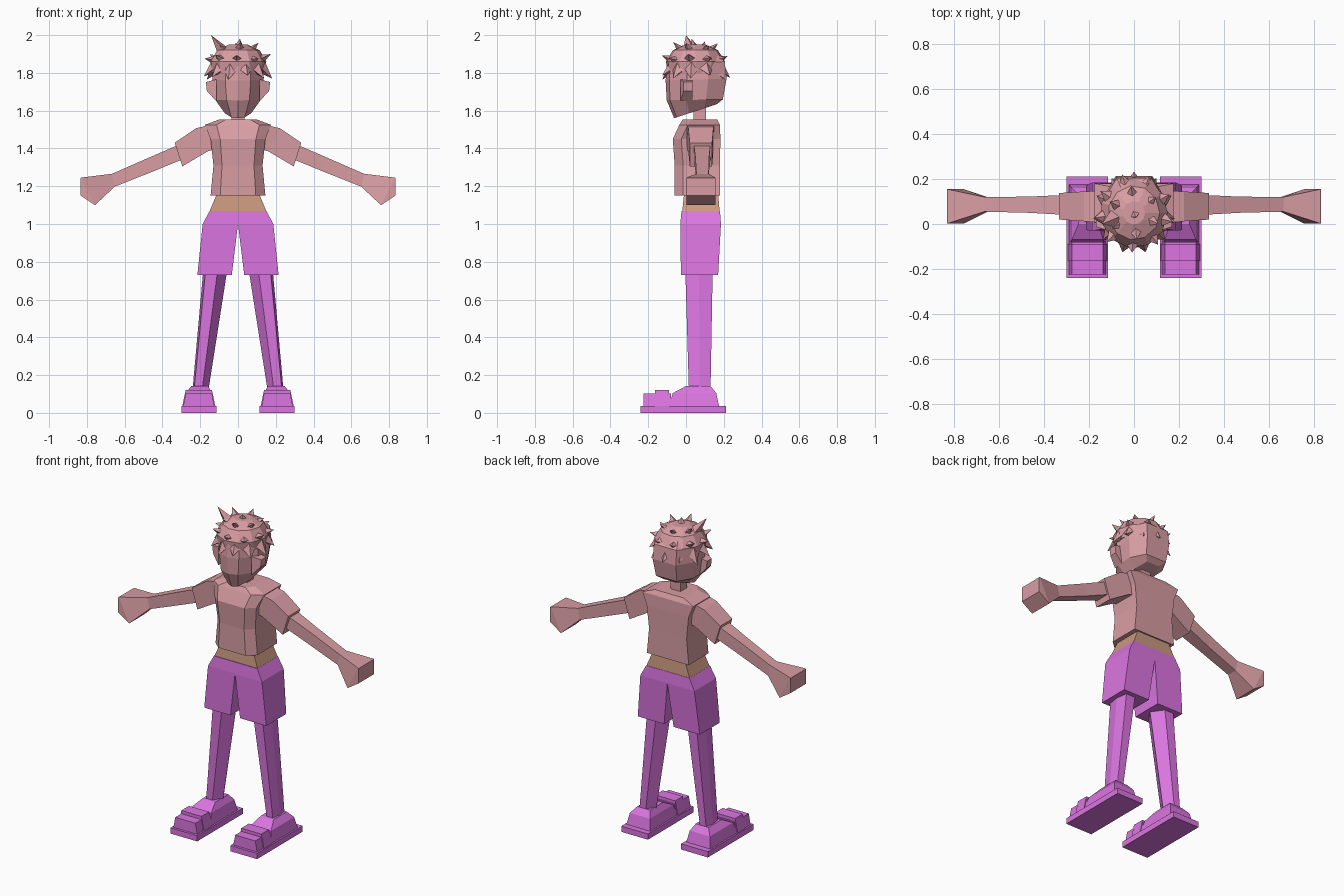
import bpy, bmesh, math
from mathutils import Vector

if "Cube" in bpy.data.objects:
    bpy.data.objects.remove(bpy.data.objects["Cube"])


def material(name, rgb):
    m = bpy.data.materials.new(name)
    m.diffuse_color = (*rgb, 1)
    m.use_nodes = True
    m.node_tree.nodes["Principled BSDF"].inputs["Base Color"].default_value = m.diffuse_color
    return m


PINK = material("dusty_pink", (0.69, 0.34, 0.37))
PURPLE = material("orchid_purple", (0.71, 0.18, 0.75))
TAN = material("warm_tan", (0.60, 0.32, 0.22))


def finish(bm, name, mat, mirror=False):
    bmesh.ops.recalc_face_normals(bm, faces=bm.faces)
    me = bpy.data.meshes.new(name)
    bm.to_mesh(me)
    bm.free()
    me.materials.append(mat)
    ob = bpy.data.objects.new(name, me)
    bpy.context.collection.objects.link(ob)
    if mirror:
        ob.modifiers.new("mirror", 'MIRROR').use_axis[0] = True
    return ob


def loft(name, rings, mat, mirror=False):
    """Skin a list of equal-length point rings and cap both ends."""
    bm = bmesh.new()
    vr = [[bm.verts.new(p) for p in r] for r in rings]
    n = len(vr[0])
    for a, b in zip(vr, vr[1:]):
        for i in range(n):
            j = (i + 1) % n
            bm.faces.new((a[i], a[j], b[j], b[i]))
    bm.faces.new(vr[0])
    bm.faces.new(vr[-1])
    return finish(bm, name, mat, mirror)


def flat(x0, x1, y0, y1, z):
    """Horizontal rectangle."""
    return [(x0, y0, z), (x1, y0, z), (x1, y1, z), (x0, y1, z)]


def slab(top, bot, y0, y1):
    """Upright rectangle across a limb, from (x,z) top to (x,z) bottom."""
    return [(top[0], y0, top[1]), (top[0], y1, top[1]),
            (bot[0], y1, bot[1]), (bot[0], y0, bot[1])]


# Feet: sole, toe, strap, heel
loft("sole", [flat(.115, .30, -.24, .212, 0), flat(.115, .30, -.24, .212, .036)], PURPLE, True)
loft("shoe_toe", [flat(.125, .29, -.225, -.08, .036), flat(.138, .277, -.225, -.08, .102)], PURPLE, True)
loft("shoe_strap", [flat(.12, .295, -.165, -.09, .036), flat(.138, .277, -.165, -.09, .122)], PURPLE, True)
loft("shoe_heel", [flat(.125, .29, -.09, .175, .036), flat(.138, .277, -.07, .16, .105),
                   flat(.158, .247, 0, .13, .142)], PURPLE, True)


# Legs: six-sided, splayed
def leg_ring(x0, x1, y0, y1, z):
    w, my = x1 - x0, (y0 + y1) / 2
    return [(x0, my, z), (x0 + .4 * w, y0, z), (x1 - .1 * w, y0, z),
            (x1, my, z), (x1 - .1 * w, y1, z), (x0 + .4 * w, y1, z)]


loft("leg", [leg_ring(.155, .24, .015, .13, .13), leg_ring(.05, .18, -.005, .142, .80)], PURPLE, True)

# Shorts and bare waist
loft("shorts", [flat(.033, .215, -.027, .17, .73), flat(0, .187, -.03, .185, 1.0),
                flat(0, .15, -.024, .18, 1.07)], PURPLE, True)
loft("waist", [flat(-.15, .15, -.02, .178, 1.068), flat(-.112, .112, -.01, .17, 1.16)], TAN)


# Shirt with chamfered front corners
def shirt_ring(w, y0, y1, z):
    return [(-.65 * w, y0, z), (.65 * w, y0, z), (w, y0 + .045, z),
            (w, y1, z), (-w, y1, z), (-w, y0 + .045, z)]


loft("shirt", [shirt_ring(.145, -.06, .18, 1.15), shirt_ring(.13, -.06, .18, 1.31),
               shirt_ring(.145, -.07, .182, 1.45), shirt_ring(.175, -.035, .18, 1.525),
               shirt_ring(.10, -.018, .165, 1.553)], PINK)

# Sleeves, arms with fists
loft("sleeve", [slab((.10, 1.535), (.10, 1.40), .0, .15), slab((.222, 1.507), (.16, 1.385), .012, .145),
                slab((.335, 1.43), (.295, 1.305), .02, .138)], PINK, True)
loft("arm", [slab((.29, 1.43), (.27, 1.352), .04, .13), slab((.47, 1.352), (.45, 1.278), .05, .122),
             slab((.667, 1.266), (.652, 1.198), .055, .12), slab((.829, 1.246), (.757, 1.10), .003, .155),
             slab((.833, 1.243), (.833, 1.15), .003, .155)], PINK, True)

# Neck and head
loft("neck", [flat(-.035, .035, .04, .105, 1.53), flat(-.035, .035, .04, .105, 1.66)], PINK)
HEAD = [(0, 0), (.5, .06), (1, .35), (1, .7), (.6, 1), (-.6, 1), (-1, .7), (-1, .35), (-.5, .06)]


def head_ring(w, y0, y1, z0, z1):
    return [(u * w, y0 + t * (y1 - y0), z0 + t * (z1 - z0)) for u, t in HEAD]


loft("head", [head_ring(.07, -.063, .165, 1.56, 1.635), head_ring(.12, -.102, .195, 1.655, 1.66),
              head_ring(.135, -.108, .215, 1.76, 1.77), head_ring(.13, -.10, .205, 1.84, 1.86),
              head_ring(.07, -.03, .13, 1.92, 1.93)], PINK)
loft("ear", [slab((.115, 1.765), (.115, 1.65), -.03, .035),
             slab((.17, 1.752), (.165, 1.705), -.012, .035)], PINK, True)


# Hair: faceted cap with rings of pyramid spikes
def circle(r, z, n=11):
    return [(r * math.cos(2 * math.pi * i / n), .05 + r * 1.05 * math.sin(2 * math.pi * i / n), z)
            for i in range(n)]


loft("hair_cap", [circle(.142, 1.80), circle(.15, 1.86), circle(.115, 1.92), circle(.05, 1.95)], PINK)


def spike(bm, base, tip, r):
    base, tip = Vector(base), Vector(tip)
    d = (tip - base).normalized()
    side = d.cross(Vector((0, 0, 1))).normalized()
    up = side.cross(d)
    ring = [bm.verts.new(base + o) for o in (side * r, up * r * .7, -side * r, -up * r * .7)]
    top = bm.verts.new(tip)
    for i in range(4):
        bm.faces.new((ring[i], ring[(i + 1) % 4], top))
    bm.faces.new(ring)


bm = bmesh.new()
# count, base radius, base height, tip radius, tip height, spike size, turn
for n, br, bz, tr, tz, size, turn in ((11, .12, 1.835, .183, 1.775, .05, 0),
                                      (9, .11, 1.865, .178, 1.888, .045, .3),
                                      (6, .06, 1.905, .12, 1.957, .042, .1)):
    for i in range(n):
        a = turn + 2 * math.pi * i / n + math.pi / 2
        c, s = math.cos(a), math.sin(a)
        wob = .012 * math.sin(i * 2.3)
        spike(bm, (br * c, .05 + br * s, bz), (tr * c, .05 + tr * s, tz + wob), size)
spike(bm, (-.07, .03, 1.90), (-.143, 0, 2.0), .055)
spike(bm, (0, .05, 1.92), (.01, .03, 1.98), .04)
finish(bm, "hair_spikes", PINK)
